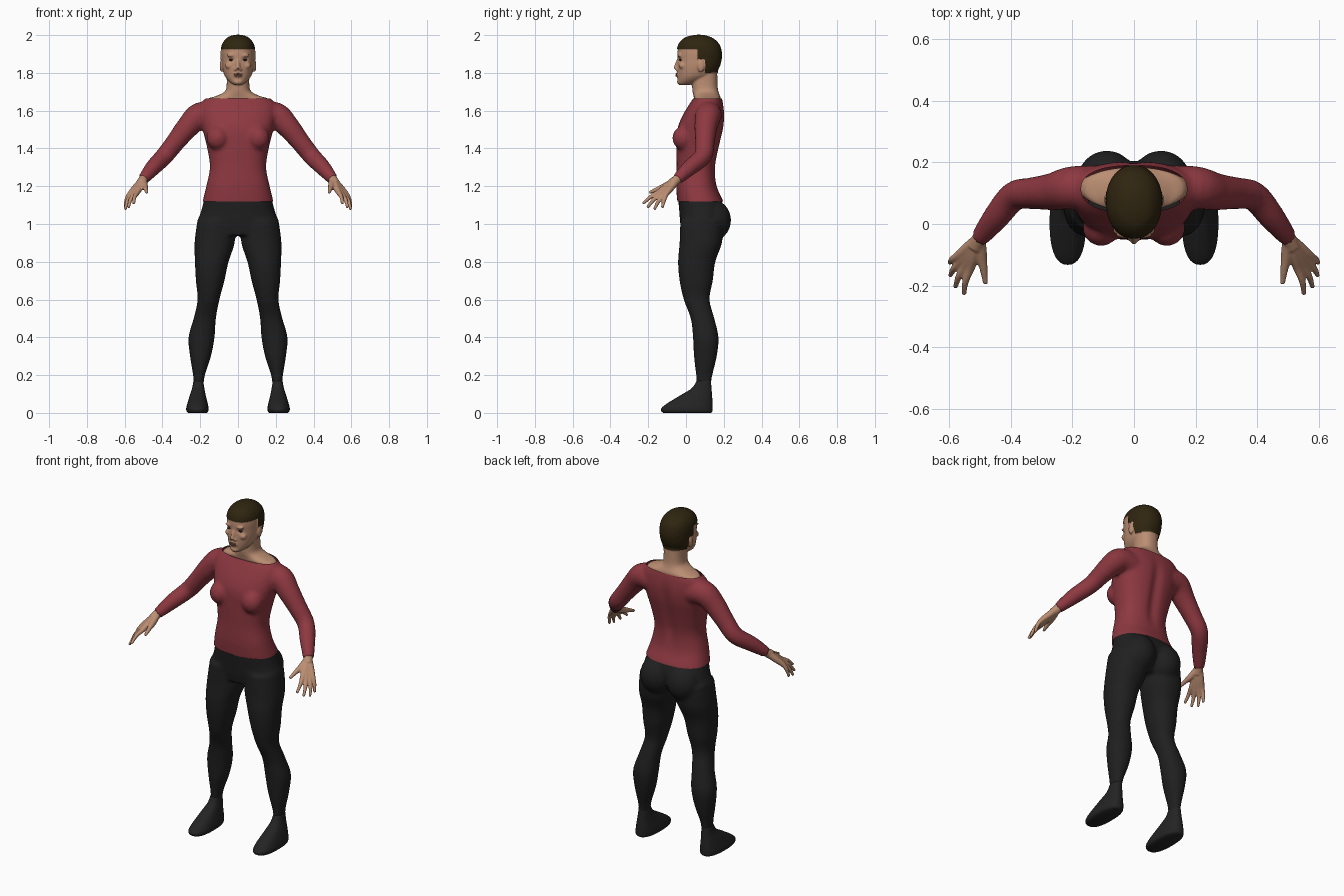
import bpy, bmesh
from math import cos, sin, tau, exp, copysign
from mathutils import Vector, Matrix

cube = bpy.data.objects.get("Cube")
if cube:
    bpy.data.objects.remove(cube, do_unlink=True)


def material(name, *rgb):
    mat = bpy.data.materials.new(name)
    mat.use_nodes = True
    mat.diffuse_color = (*rgb, 1)
    bsdf = next(n for n in mat.node_tree.nodes if n.type == 'BSDF_PRINCIPLED')
    bsdf.inputs["Base Color"].default_value = (*rgb, 1)
    return mat


SKIN = material("skin", 0.50, 0.27, 0.17)
HAIR = material("dark brown hair", 0.028, 0.018, 0.005)
SHIRT = material("red shirt", 0.27, 0.04, 0.052)
TROUSERS = material("black trousers", 0.014, 0.014, 0.014)
SHOES = material("charcoal shoes", 0.017, 0.017, 0.017)
LIPS = material("lips", 0.27, 0.11, 0.08)
EYES = material("dark eyes", 0.03, 0.02, 0.015)


def spline(rows, steps=5):
    """Smooth curve through rows of any width."""
    p = [Vector(r) for r in rows]
    p = [p[0]] + p + [p[-1]]
    out = []
    for a, b, c, d in zip(p, p[1:], p[2:], p[3:]):
        for i in range(steps):
            t = i / steps
            out.append(b + (c - a) * (t / 2) + (a * 2 - b * 5 + c * 4 - d) * (t * t / 2)
                       + (b * 3 - a - c * 3 + d) * (t ** 3 / 2))
    return out + [p[-1]]


def skin_rings(bm, rings):
    rings = [[bm.verts.new(co) for co in ring] for ring in rings]
    n = len(rings[0])
    for lo, hi in zip(rings, rings[1:]):
        for i in range(n):
            j = (i + 1) % n
            bm.faces.new((lo[i], lo[j], hi[j], hi[i]))
    bm.faces.new(rings[0][::-1])
    bm.faces.new(rings[-1])


def loft(bm, rows, power=2.3, side=1, n=36):
    """Stack of rounded sections given as (z, x0, x1, y0, y1)."""
    rings = []
    for z, x0, x1, y0, y1 in spline(rows):
        ring = []
        for k in range(n):
            c, s = cos(tau * k / n), sin(tau * k / n)
            c, s = (copysign(abs(v) ** (2 / power), v) for v in (c, s))
            ring.append((side * (x0 + x1 + (x1 - x0) * c) / 2, (y0 + y1 + (y1 - y0) * s) / 2, z))
        rings.append(ring)
    skin_rings(bm, rings)


def centred(rows):
    return [(z, -w, w, y0, y1) for z, w, y0, y1 in rows]


def tube(bm, rows, side=1, n=20):
    """Round limb along points given as (x, y, z, radius)."""
    pts = [Vector((side * p[0], *p[1:])) for p in spline(rows)]
    rings = []
    for i, p in enumerate(pts):
        along = pts[min(i + 1, len(pts) - 1)].xyz - pts[max(i - 1, 0)].xyz
        turn = along.to_track_quat('Z', 'Y').to_matrix()
        rings.append([p.xyz + turn @ Vector((cos(tau * k / n), sin(tau * k / n), 0)) * p.w
                      for k in range(n)])
    skin_rings(bm, rings)


def blob(bm, centre, size):
    bmesh.ops.create_uvsphere(bm, u_segments=24, v_segments=16, radius=1,
                              matrix=Matrix.Translation(centre) @ Matrix.Diagonal((*size, 1)))


def finish(name, bm, mats, voxel=0, relax=4):
    """Make the object; with a voxel size, fuse its pieces into one smooth skin."""
    bmesh.ops.recalc_face_normals(bm, faces=bm.faces)
    mesh = bpy.data.meshes.new(name)
    bm.to_mesh(mesh)
    bm.free()
    obj = bpy.data.objects.new(name, mesh)
    bpy.context.collection.objects.link(obj)
    if voxel:
        fuse = obj.modifiers.new("fuse", 'REMESH')
        fuse.mode, fuse.voxel_size = 'VOXEL', voxel
        soft = obj.modifiers.new("soften", 'SMOOTH')
        soft.factor, soft.iterations = 0.5, relax
        bpy.context.view_layer.update()
        graph = bpy.context.evaluated_depsgraph_get()
        obj.data = bpy.data.meshes.new_from_object(obj.evaluated_get(graph))
        obj.modifiers.clear()
    obj.data.materials.clear()
    for mat in mats:
        obj.data.materials.append(mat)
    obj.data.shade_smooth()
    return obj


def cut(bm, co, no, clear=False):
    bmesh.ops.bisect_plane(bm, geom=bm.verts[:] + bm.edges[:] + bm.faces[:],
                           plane_co=co, plane_no=no, clear_outer=clear)


# Trousers: pelvis, buttocks and legs
bm = bmesh.new()
loft(bm, centred([(1.17, .172, -.04, .165), (1.12, .182, -.04, .19), (1.06, .198, -.035, .205),
                  (1.0, .218, -.03, .19), (.94, .2, -.02, .15)]))
LEG = [(1.02, .01, .215, -.03, .2), (.9, .018, .23, -.034, .19), (.8, .05, .228, -.042, .155),
       (.7, .072, .223, -.034, .142), (.6, .098, .214, -.012, .125), (.5, .117, .235, .025, .15),
       (.4, .124, .262, .037, .172), (.3, .143, .254, .042, .163), (.2, .175, .238, .053, .14),
       (.14, .183, .234, .056, .132)]
for side in (1, -1):
    loft(bm, LEG, 2.2, side)
    blob(bm, (side * .088, .137, 1.02), (.098, .102, .11))
finish("trousers", bm, [TROUSERS], .01, 5)

# Shoes
SHOE = [(.17, .184, .236, .056, .132), (.13, .178, .243, .03, .135), (.09, .17, .256, -.035, .138),
        (.05, .16, .268, -.1, .141), (.025, .156, .274, -.13, .141), (.008, .158, .272, -.13, .14),
        (0, .166, .264, -.12, .132)]
for side, label in ((1, "left"), (-1, "right")):
    bm = bmesh.new()
    loft(bm, SHOE, 2.4, side)
    finish(label + "_shoe", bm, [SHOES])

# Shirt: torso, bust and sleeves
bm = bmesh.new()
loft(bm, centred([(1.7, .13, .05, .18), (1.665, .172, .038, .19), (1.63, .2, .015, .198),
                  (1.57, .2, -.02, .204), (1.5, .187, -.046, .198), (1.4, .163, -.05, .175),
                  (1.3, .149, -.05, .157), (1.2, .168, -.052, .163), (1.12, .187, -.046, .197),
                  (1.08, .19, -.04, .2)]), 2.4)
SLEEVE = [(.11, .12, 1.565, .07), (.2, .118, 1.575, .07), (.265, .105, 1.515, .061),
          (.33, .1, 1.435, .052), (.39, .09, 1.36, .048), (.448, .022, 1.3, .043),
          (.503, -.048, 1.235, .03)]
for side in (1, -1):
    tube(bm, SLEEVE, side)
    blob(bm, (side * .107, -.012, 1.455), (.06, .06, .065))
shirt = finish("shirt", bm, [SHIRT], .01, 6)
bm = bmesh.new()
bm.from_mesh(shirt.data)
cut(bm, (0, 0, 1.664), (0, 0, 1), True)
cut(bm, (0, 0, 1.12), (0, 0, -1), True)
for v in bm.verts:  # spine groove
    if v.co.y > .1:
        v.co.y -= .014 * exp(-(v.co.x / .03) ** 2 - ((v.co.z - 1.42) / .17) ** 4)
bm.to_mesh(shirt.data)
bm.free()

# Hands: every finger runs from the wrist over its knuckle to the tip
KNUCKLES = [(.532, -.145, 1.168), (.549, -.138, 1.158), (.564, -.124, 1.153), (.573, -.105, 1.158)]
TIPS = [(.552, -.228, 1.108), (.58, -.205, 1.086), (.597, -.168, 1.076), (.598, -.126, 1.085)]
WRIST = Vector((.5, -.045, 1.238))
for side, label in ((1, "left"), (-1, "right")):
    bm = bmesh.new()
    for knuckle, tip in zip(KNUCKLES, TIPS):
        k, t = Vector(knuckle), Vector(tip)
        start = WRIST.lerp(k, .1)
        bend = k.lerp(t, .5) + Vector((.005, 0, .006))
        tube(bm, [(*start, .02), (*start.lerp(k, .5), .019), (*k, .0145), (*bend, .011),
                  (*t, .0075)], side, 12)
    tube(bm, [(*WRIST, .018), (.496, -.1, 1.205, .019), (.488, -.15, 1.185, .0125),
              (.482, -.195, 1.166, .008)], side, 12)
    tube(bm, [(.478, -.018, 1.263, .024), (*WRIST, .025), (.515, -.075, 1.214, .026)], side)
    finish(label + "_hand", bm, [SKIN], .0045, 3)

# Head and neck
bm = bmesh.new()
loft(bm, centred([(1.61, .185, .06, .175), (1.66, .163, .044, .184), (1.678, .115, .04, .18),
                  (1.7, .072, .035, .172), (1.735, .06, .032, .167), (1.83, .062, .03, .165)]))
loft(bm, centred([(1.735, .018, -.036, .01), (1.745, .036, -.043, .05), (1.765, .057, -.044, .1),
                  (1.79, .073, -.045, .145), (1.83, .083, -.046, .172), (1.87, .086, -.045, .184),
                  (1.91, .087, -.045, .185), (1.95, .08, -.036, .172), (1.98, .058, -.008, .14),
                  (1.993, .032, .03, .105), (1.997, .012, .055, .08)]), 2.15)
tube(bm, [(0, -.038, 1.875, .008), (0, -.049, 1.845, .01), (0, -.054, 1.82, .0135)])
blob(bm, (0, -.04, 1.79), (.026, .013, .018))
blob(bm, (0, -.036, 1.753), (.024, .012, .014))
for side in (1, -1):
    blob(bm, (side * .087, .08, 1.838), (.01, .02, .034))
    blob(bm, (side * .012, -.047, 1.818), (.009, .01, .008))
    blob(bm, (side * .034, -.034, 1.893), (.026, .012, .009))
    blob(bm, (side * .046, -.02, 1.838), (.022, .018, .018))
head = finish("head", bm, [SKIN, HAIR], .005, 4)
bm = bmesh.new()
bm.from_mesh(head.data)
for v in bm.verts:  # eye sockets
    if v.co.y < 0:
        v.co.y += .008 * exp(-((abs(v.co.x) - .036) / .014) ** 2 - ((v.co.z - 1.87) / .01) ** 2)
for z in (1.926, 1.872, 1.802):
    cut(bm, (0, 0, z), (0, 0, 1))
for y in (.06, .098):
    cut(bm, (0, y, 0), (0, 1, 0))
bm.normal_update()
hair_verts = set()
for f in bm.faces:
    c = f.calc_center_median()
    if c.z > 1.926 or (c.y > .06 and c.z > 1.872) or (c.y > .098 and c.z > 1.802):
        f.material_index = 1
        hair_verts.update(f.verts)
for v, normal in [(v, v.normal.copy()) for v in hair_verts]:
    v.co += normal * .005
bm.to_mesh(head.data)
bm.free()

# Eyes and lips
for side, label in ((1, "left"), (-1, "right")):
    bm = bmesh.new()
    blob(bm, (side * .036, -.028, 1.869), (.013, .01, .0055))
    finish(label + "_eye", bm, [EYES])
for label, z in (("upper_lip", 1.794), ("lower_lip", 1.785)):
    bm = bmesh.new()
    blob(bm, (0, -.047, z), (.021, .009, .0048))
    finish(label, bm, [LIPS])
